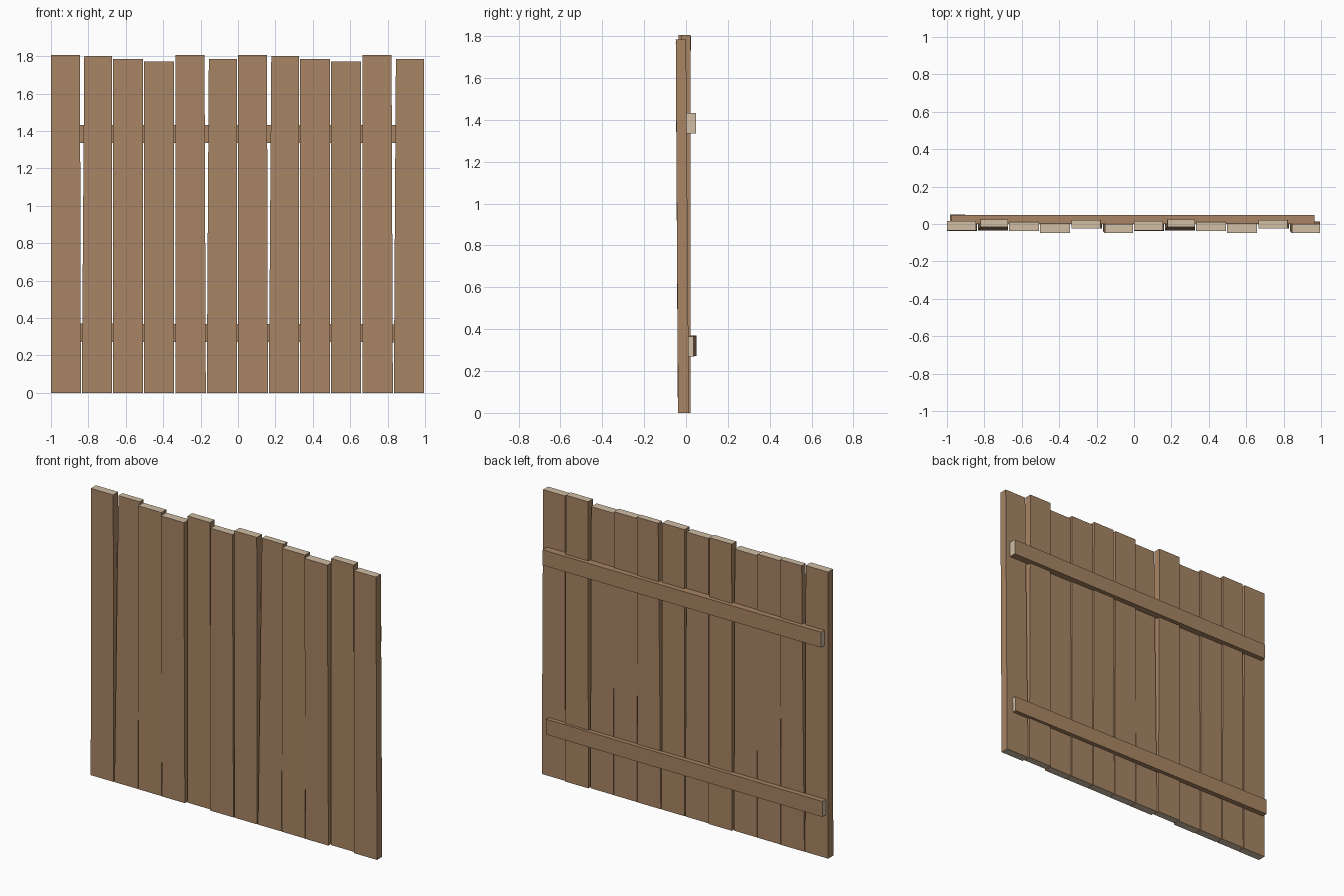
import bpy, bmesh
from mathutils import Vector

if "Cube" in bpy.data.objects:
    bpy.data.objects.remove(bpy.data.objects["Cube"])


def material(name, rgb):
    m = bpy.data.materials.new(name)
    m.diffuse_color = (*rgb, 1)
    m.use_nodes = True
    m.node_tree.nodes["Principled BSDF"].inputs["Base Color"].default_value = m.diffuse_color
    return m


WOOD = material("brown wood", (0.392, 0.235, 0.127))
END = material("pale end grain", (0.638, 0.515, 0.375))


def board(name, start, end):
    """Loft a board between two four-point ends; the end caps are pale."""
    bm = bmesh.new()
    a = [bm.verts.new(p) for p in start]
    b = [bm.verts.new(p) for p in end]
    for ring in (a, b):
        bm.faces.new(ring).material_index = 1
    for i in range(4):
        j = (i + 1) % 4
        bm.faces.new((a[i], a[j], b[j], b[i]))
    bmesh.ops.recalc_face_normals(bm, faces=bm.faces)
    me = bpy.data.meshes.new(name)
    bm.to_mesh(me)
    bm.free()
    me.materials.append(WOOD)
    me.materials.append(END)
    ob = bpy.data.objects.new(name, me)
    bpy.context.collection.objects.link(ob)


def level(x0, x1, y0, y1, z):
    return [Vector(p) for p in ((x0, y0, z), (x1, y0, z), (x1, y1, z), (x0, y1, z))]


def upright(x, y0, y1, z0, z1):
    return [Vector(p) for p in ((x, y0, z0), (x, y1, z0), (x, y1, z1), (x, y0, z1))]


# Six slightly warped planks: bottom (x0, x1, y0, y1), top (x0, x1, y0, y1), height
PLANKS = [
    ((-1.0, -0.84, -0.037, 0.014), (-1.0, -0.845, -0.035, 0.015), 1.805),
    ((-0.835, -0.673, -0.036, 0.015), (-0.822, -0.673, -0.016, 0.023), 1.80),
    ((-0.668, -0.508, -0.037, 0.013), (-0.668, -0.508, -0.037, 0.012), 1.785),
    ((-0.503, -0.343, -0.039, 0.012), (-0.503, -0.343, -0.049, 0.004), 1.77),
    ((-0.334, -0.172, -0.024, 0.021), (-0.334, -0.179, -0.024, 0.022), 1.805),
    ((-0.167, -0.005, -0.038, 0.014), (-0.156, -0.005, -0.049, 0.0), 1.785),
]

# The set repeats once to the right
for shift in (0, 1):
    for i, (low, high, h) in enumerate(PLANKS):
        board(f"plank_{i + 1 + 6 * shift}",
              level(low[0] + shift, low[1] + shift, low[2], low[3], 0),
              level(high[0] + shift, high[1] + shift, high[2], high[3], h))

# Two rails across the back, the lower one slightly skewed
board("upper_rail", upright(-0.975, 0.0, 0.048, 1.335, 1.432),
      upright(0.965, 0.0, 0.048, 1.335, 1.432))
board("lower_rail", upright(-0.985, 0.016, 0.050, 0.272, 0.37),
      upright(0.95, 0.010, 0.037, 0.27, 0.366))
